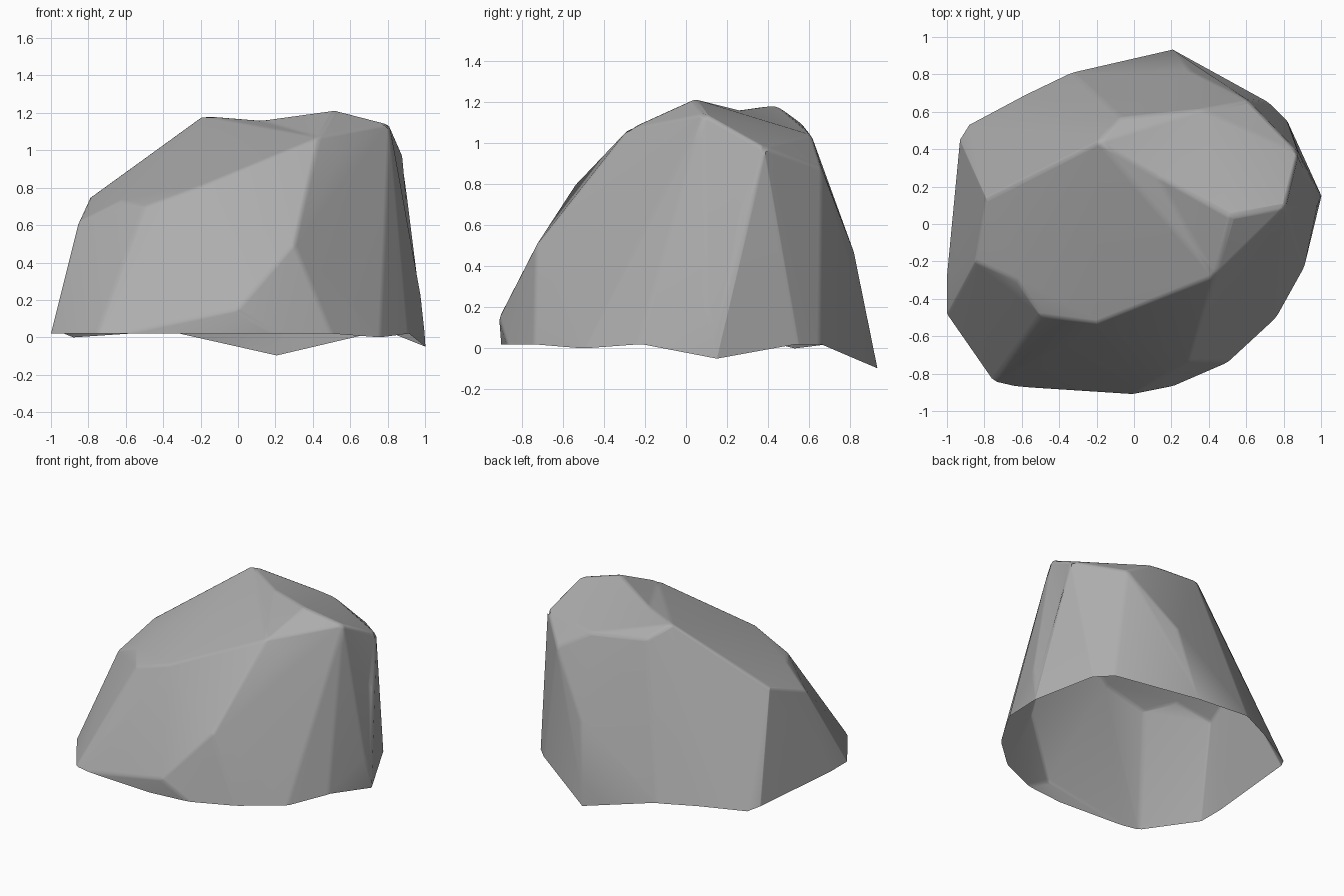
import bpy, bmesh, math
from mathutils import Vector

cube = bpy.data.objects.get("Cube")
if cube:
    bpy.data.objects.remove(cube, do_unlink=True)

GROUND = 0.02

# Footprint of the boulder
BASE = [(-1, -.48), (-.75, -.84), (-.62, -.87), (-.1, -.9), (.2, -.87), (.5, -.74),
        (.76, -.5), (.91, -.23), (1, .15), (.82, .55), (.72, .65), (.24, .91),
        (-.33, .81), (-.58, .69), (-.88, .53), (-.93, .45), (-1, -.28)]

# Corners of the crown, shoulders and flanks
CORNERS = [(.52, .04, 1.215), (.81, .09, 1.14), (.88, .38, .98), (.61, .66, .88),
           (.36, .61, 1.04), (-.07, .57, 1.09), (-.19, .44, 1.185),
           (-.79, .14, .75), (-.85, -.2, .62), (-.63, -.3, .73), (-.5, -.49, .7),
           (-.2, -.53, .81), (.43, -.28, 1.07), (.55, -.23, .99),
           (.3, -.73, .5), (0, -.91, .15), (.98, .1, .2), (.3, .82, .47)]

# Shallow hollows pressed into the ridge and the side
HOLLOWS = [(.12, .26, 1.16), (.9, .27, .64)]

bm = bmesh.new()
for x, y in BASE:
    bm.verts.new((x, y, GROUND))
for corner in CORNERS:
    bm.verts.new(corner)
bmesh.ops.convex_hull(bm, input=bm.verts)

# Open underside
bm.normal_update()
under = [f for f in bm.faces if all(v.co.z < GROUND + .005 for v in f.verts)]
bmesh.ops.delete(bm, geom=under, context='FACES')
bmesh.ops.delete(bm, geom=[v for v in bm.verts if not v.link_faces], context='VERTS')


def edge_distance(edge, p):
    a, b = (v.co for v in edge.verts)
    t = max(.1, min(.9, (p - a).dot(b - a) / (b - a).length_squared))
    return (a.lerp(b, t) - p).length


def press_hollow(point):
    """Split the nearest edge and pull the new corner to the point."""
    p = Vector(point)
    edge = min((e for e in bm.edges if not e.is_boundary), key=lambda e: edge_distance(e, p))
    new = bmesh.ops.bisect_edges(bm, edges=[edge], cuts=1)["geom_split"]
    vert = next(g for g in new if isinstance(g, bmesh.types.BMVert))
    vert.co = p
    bmesh.ops.triangulate(bm, faces=list(vert.link_faces))


for hollow in HOLLOWS:
    press_hollow(hollow)

# Two small toes reach the ground
for toe in ((.76, -.5), (-.88, .53)):
    vert = min(bm.verts, key=lambda v: (v.co - Vector((*toe, GROUND))).length)
    vert.co.z = 0

bmesh.ops.recalc_face_normals(bm, faces=bm.faces)
mesh = bpy.data.meshes.new("boulder")
bm.to_mesh(mesh)
bm.free()
boulder = bpy.data.objects.new("boulder", mesh)
bpy.context.collection.objects.link(boulder)

# Plain grey stone
stone = bpy.data.materials.new("grey_stone")
stone.use_nodes = True
colour = (.42, .42, .42, 1)
stone.diffuse_color = colour
stone.node_tree.nodes["Principled BSDF"].inputs["Base Color"].default_value = colour
mesh.materials.append(stone)

# Worn edges with soft shading, crisp along the hard ridges
bevel = boulder.modifiers.new("worn_edges", 'BEVEL')
bevel.width = .02
bevel.segments = 2
bevel.limit_method = 'ANGLE'
bevel.angle_limit = math.radians(12)
bpy.context.view_layer.objects.active = boulder
boulder.select_set(True)
bpy.ops.object.shade_smooth_by_angle(angle=math.radians(35))
weighted = boulder.modifiers.new("flat_facets", 'WEIGHTED_NORMAL')
weighted.keep_sharp = True
